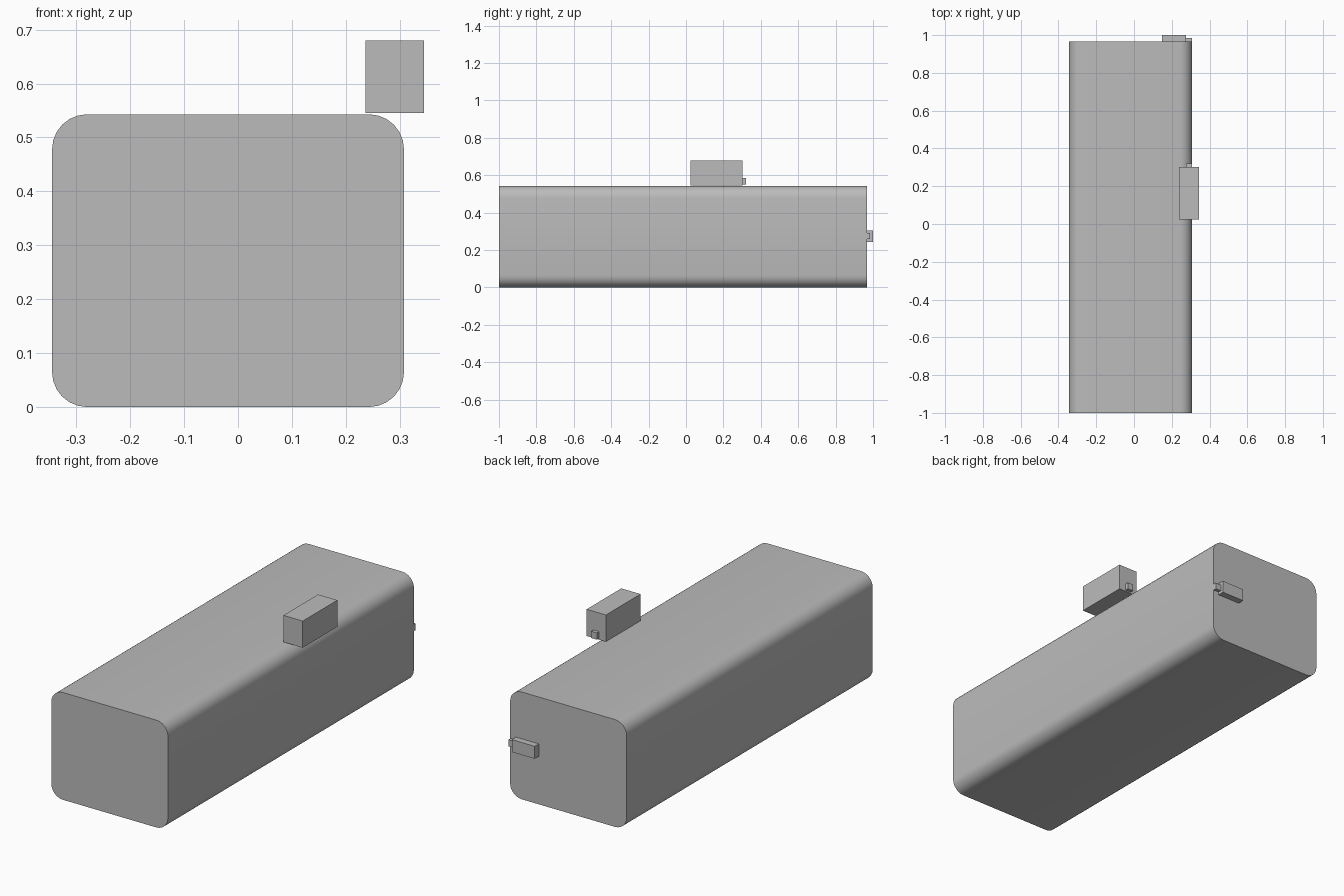
import bpy
import bmesh
import math

cube = bpy.data.objects.get("Cube")
if cube:
    bpy.data.objects.remove(cube, do_unlink=True)

# Single plain grey
grey = bpy.data.materials.new("plain_grey")
grey.use_nodes = True
GREY = (0.5, 0.5, 0.5, 1.0)
grey.diffuse_color = GREY
grey.node_tree.nodes["Principled BSDF"].inputs["Base Color"].default_value = GREY


def box(name, low, high, round_y=0.0):
    """Box between two corners; round_y rounds the edges running along y."""
    bm = bmesh.new()
    bmesh.ops.create_cube(bm, size=1)
    for v in bm.verts:
        for i in range(3):
            v.co[i] = high[i] if v.co[i] > 0 else low[i]
    if round_y:
        long_edges = [e for e in bm.edges
                      if abs(e.verts[0].co.y - e.verts[1].co.y) > 0.001]
        bmesh.ops.bevel(bm, geom=long_edges, offset=round_y, segments=6,
                        profile=0.5, affect='EDGES')
    mesh = bpy.data.meshes.new(name)
    bm.to_mesh(mesh)
    bm.free()
    mesh.materials.append(grey)
    obj = bpy.data.objects.new(name, mesh)
    bpy.context.collection.objects.link(obj)
    return obj


# Long main body with rounded long edges
body = box("main_body", (-0.345, -1.0, 0.0), (0.308, 0.967, 0.543), 0.065)
bpy.context.view_layer.objects.active = body
body.select_set(True)
bpy.ops.object.shade_smooth_by_angle(angle=math.radians(35))
body.select_set(False)

# Block overhanging the top edge, with its small rear tab
box("top_block", (0.237, 0.025, 0.545), (0.345, 0.302, 0.68))
box("top_block_tab", (0.275, 0.302, 0.552), (0.307, 0.32, 0.586))

# Connector on the back end, with its small side tab
box("rear_block", (0.147, 0.967, 0.243), (0.275, 1.0, 0.306))
box("rear_block_tab", (0.275, 0.967, 0.258), (0.306, 0.984, 0.291))
